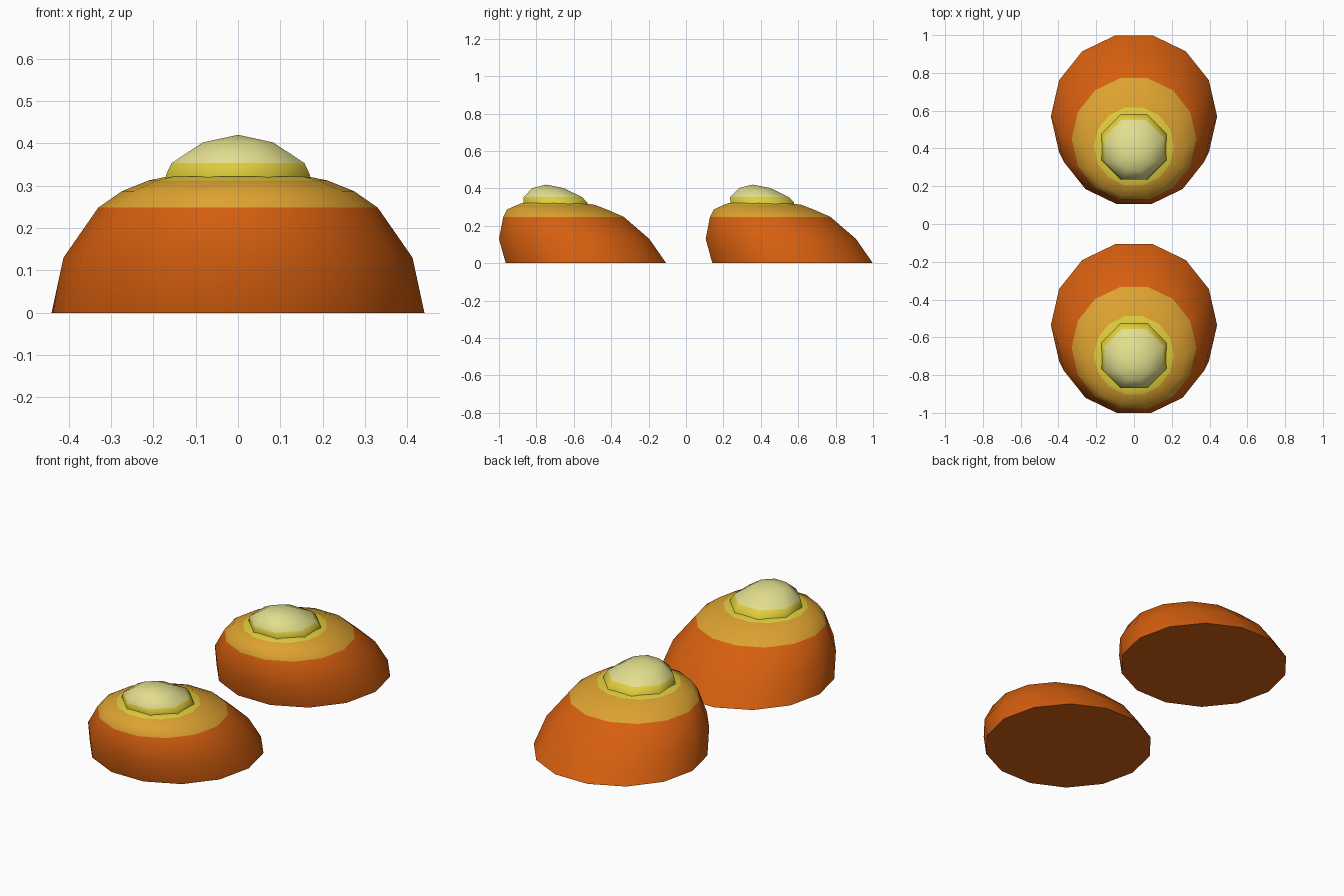
import bpy, bmesh, math

if "Cube" in bpy.data.objects:
    bpy.data.objects.remove(bpy.data.objects["Cube"])


def material(name, srgb):
    m = bpy.data.materials.new(name)
    lin = [(c / 255 / 12.92) if c < 10 else ((c / 255 + 0.055) / 1.055) ** 2.4 for c in srgb]
    m.diffuse_color = (*lin, 1)
    m.use_nodes = True
    m.node_tree.nodes["Principled BSDF"].inputs["Base Color"].default_value = m.diffuse_color
    return m


orange = material("orange", (214, 95, 15))
amber = material("amber", (221, 162, 48))
yellow = material("yellow", (224, 205, 60))
pale = material("pale_yellow", (226, 222, 142))


def loft(name, sides, phase, rings, band_mats, mats, y0, bottom):
    """Stack of circles (z, radius, centre y); radius 0 makes a tip."""
    bm = bmesh.new()
    loops = []
    for z, r, cy in rings:
        if r == 0:
            loops.append([bm.verts.new((0, cy + y0, z))])
            continue
        angles = [phase + 2 * math.pi * i / sides for i in range(sides)]
        loops.append([bm.verts.new((r * math.cos(a), cy + y0 + r * math.sin(a), z))
                      for a in angles])
    for a, b, mi in zip(loops, loops[1:], band_mats):
        for i in range(sides):
            j = (i + 1) % sides
            if len(b) == 1:
                f = bm.faces.new((a[i], a[j], b[0]))
            else:
                f = bm.faces.new((a[i], a[j], b[j], b[i]))
            f.material_index = mi
            f.smooth = True
    if bottom:
        bm.faces.new(loops[0][::-1])
    me = bpy.data.meshes.new(name)
    bm.to_mesh(me)
    bm.free()
    for m in mats:
        me.materials.append(m)
    # keep the flat underside crisp
    if bottom:
        for e in me.edges:
            if all(me.vertices[v].co.z < 0.001 for v in e.vertices):
                e.use_edge_sharp = True
    ob = bpy.data.objects.new(name, me)
    bpy.context.collection.objects.link(ob)
    return ob


# leaning mound body, closing into a low crown under the cap
BODY = [(0, 0.44, 0.57), (0.13, 0.412, 0.507), (0.248, 0.33, 0.45),
        (0.287, 0.274, 0.415), (0.312, 0.212, 0.41), (0.322, 0.165, 0.39), (0.325, 0, 0.38)]
# small bulging cap on the crown
CAP = [(0.295, 0.188, 0.41), (0.325, 0.184, 0.407), (0.353, 0.17, 0.393),
       (0.402, 0.09, 0.367), (0.42, 0, 0.357)]

for side, y0 in (("back", 0.0), ("front", -1.105)):
    loft(side + "_mound", 14, 0, BODY, (0, 0, 1, 1, 2, 2), (orange, amber, yellow), y0, True)
    loft(side + "_cap", 8, math.pi / 8, CAP, (0, 0, 1, 1), (yellow, pale), y0, False)
